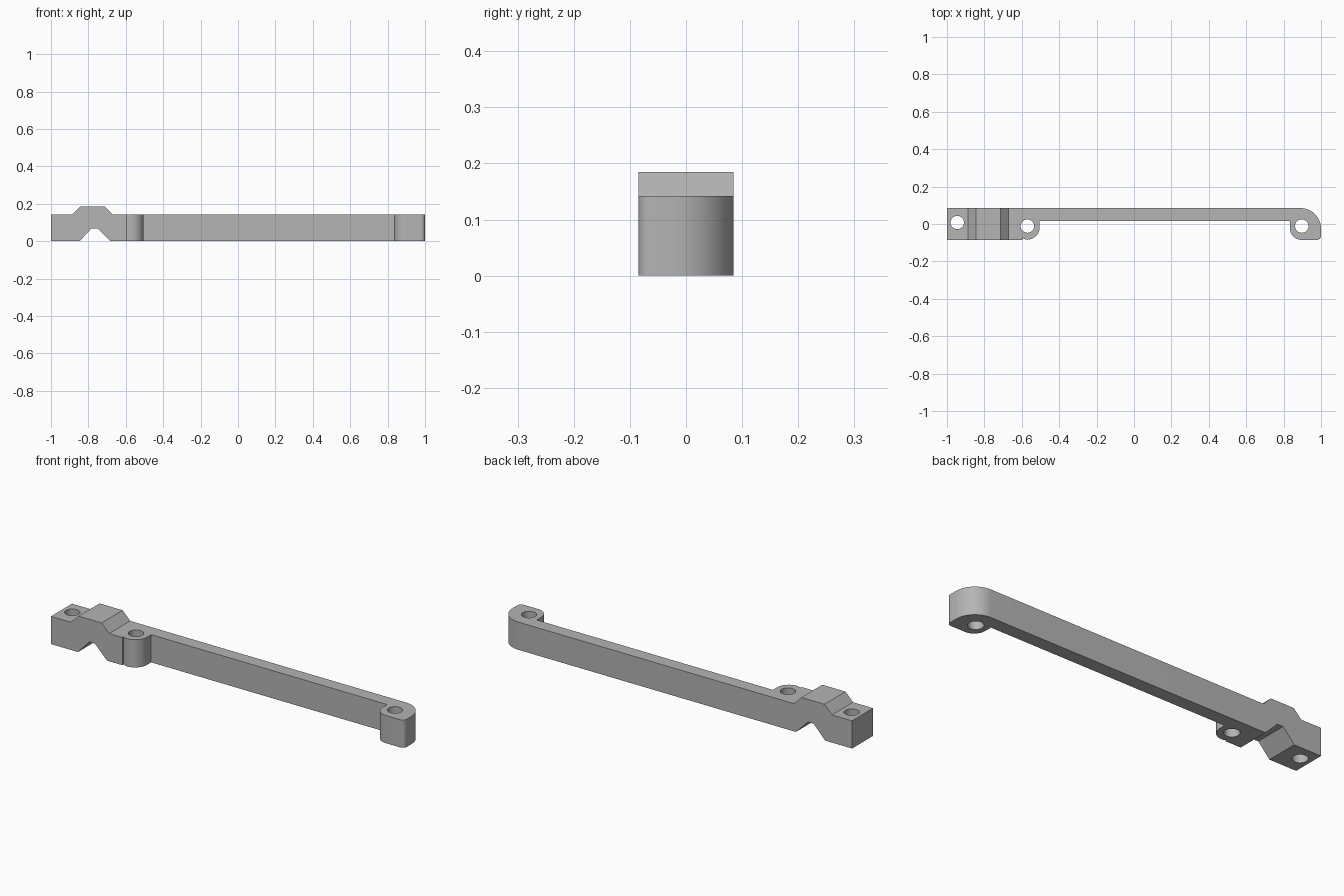
import bpy, bmesh
from math import cos, sin, radians
from mathutils import Vector

cube = bpy.data.objects.get("Cube")
if cube:
    bpy.data.objects.remove(cube, do_unlink=True)

HEIGHT, HALF = 0.142, 0.085      # bar height, half depth
BEAM_FRONT = 0.017               # front face of the thin beam

grey = bpy.data.materials.new("plain grey")
grey.use_nodes = True
colour = (0.46, 0.46, 0.46, 1)
grey.diffuse_color = colour
grey.node_tree.nodes["Principled BSDF"].inputs["Base Color"].default_value = colour


def arc(cx, cy, r, start, end, steps=14):
    angles = [radians(start + (end - start) * i / steps) for i in range(steps + 1)]
    return [(cx + r * cos(a), cy + r * sin(a)) for a in angles]


def prism(name, points, direction):
    """Extrude a closed outline of 3D points along a direction."""
    bm = bmesh.new()
    face = bm.faces.new([bm.verts.new(p) for p in points])
    extruded = bmesh.ops.extrude_face_region(bm, geom=[face])["geom"]
    verts = [g for g in extruded if isinstance(g, bmesh.types.BMVert)]
    bmesh.ops.translate(bm, verts=verts, vec=Vector(direction))
    bmesh.ops.recalc_face_normals(bm, faces=bm.faces)
    mesh = bpy.data.meshes.new(name)
    bm.to_mesh(mesh)
    bm.free()
    mesh.materials.append(grey)
    obj = bpy.data.objects.new(name, mesh)
    bpy.context.collection.objects.link(obj)
    return obj


def combine(target, helper, operation):
    helper.hide_render = True
    mod = target.modifiers.new("combine", 'BOOLEAN')
    mod.operation, mod.solver, mod.object = operation, 'EXACT', helper
    bpy.context.view_layer.objects.active = target
    bpy.ops.object.modifier_apply(modifier=mod.name)
    bpy.data.objects.remove(helper, do_unlink=True)


# Plan outline: clamp block, rounded boss, thin beam, rounded end lug
plan = [(-1, HALF), (-1, -HALF), (-0.596, -HALF), (-0.596, -0.075)]
plan += arc(-0.57, -0.017, 0.066, -100, 0)
plan += [(-0.504, BEAM_FRONT), (0.834, BEAM_FRONT)]
plan += arc(0.896, -0.023, 0.062, 180, 270)
plan += arc(0.978, -0.063, 0.022, 270, 360, 8)
plan += arc(0.89, -0.025, 0.11, 0, 90, 20)
bracket = prism("bracket_bar", [(x, y, -0.1) for x, y in plan], (0, 0, 0.4))

# Side outline: raised hump above, tapered notch below
side = [(-1.1, 0), (-0.847, 0), (-0.783, 0.069), (-0.751, 0.069), (-0.682, 0),
        (1.1, 0), (1.1, HEIGHT), (-0.67, HEIGHT), (-0.713, 0.185),
        (-0.844, 0.185), (-0.887, HEIGHT), (-1.1, HEIGHT)]
side_form = prism("side_form", [(x, -0.3, z) for x, z in side], (0, 0.6, 0))
combine(bracket, side_form, 'INTERSECT')

# Screw holes
for x, y in [(-0.945, 0.008), (-0.57, -0.011), (0.897, -0.011)]:
    ring = arc(x, y, 0.036, 0, 360, 32)[:-1]
    drill = prism("drill", [(px, py, -0.2) for px, py in ring], (0, 0, 0.6))
    combine(bracket, drill, 'DIFFERENCE')

bpy.ops.object.select_all(action='DESELECT')
bracket.select_set(True)
bpy.context.view_layer.objects.active = bracket
bpy.ops.object.shade_smooth_by_angle(angle=radians(30))
